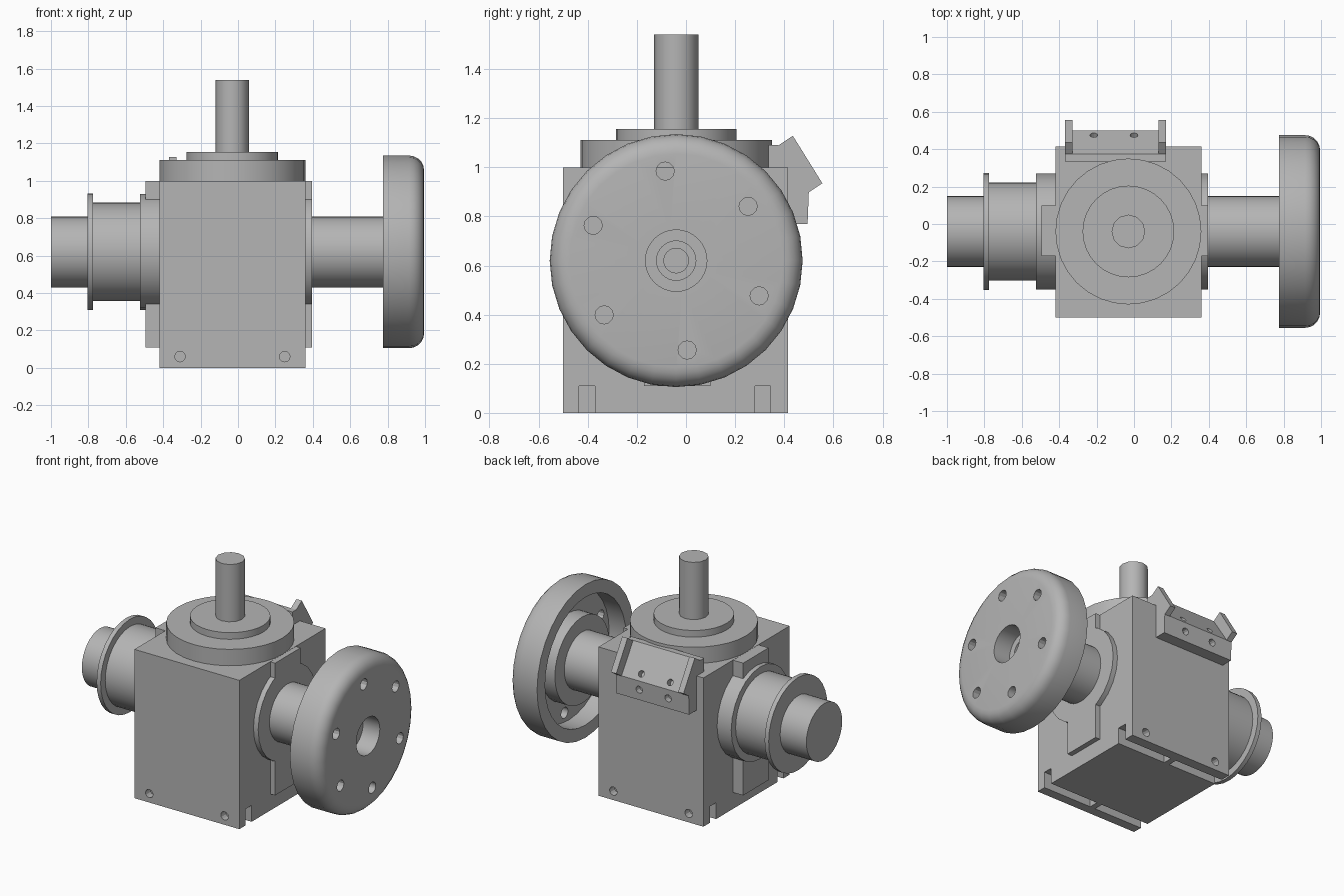
import bpy, bmesh, math
from mathutils import Matrix, Vector

if "Cube" in bpy.data.objects:
    bpy.data.objects.remove(bpy.data.objects["Cube"], do_unlink=True)

grey = bpy.data.materials.new("machine grey")
grey.use_nodes = True
COLOUR = (0.46, 0.46, 0.46, 1)
grey.diffuse_color = COLOUR
grey.node_tree.nodes["Principled BSDF"].inputs["Base Color"].default_value = COLOUR

CX, CY, CZ = -0.03, -0.04, 0.62          # crossing of the two shaft axes
ALONG_X = Matrix.Translation((0, CY, CZ)) @ Matrix.Rotation(math.pi / 2, 4, 'Y')
ALONG_Z = Matrix.Translation((CX, CY, 0))


def finish(name, bm, smooth=False):
    bmesh.ops.recalc_face_normals(bm, faces=bm.faces)
    mesh = bpy.data.meshes.new(name)
    bm.to_mesh(mesh)
    bm.free()
    mesh.materials.append(grey)
    obj = bpy.data.objects.new(name, mesh)
    bpy.context.collection.objects.link(obj)
    if smooth:
        shade(obj)
    return obj


def activate(obj):
    bpy.ops.object.select_all(action='DESELECT')
    obj.select_set(True)
    bpy.context.view_layer.objects.active = obj


def shade(obj):
    activate(obj)
    bpy.ops.object.shade_smooth_by_angle(angle=math.radians(35))


def box(name, x, y, z):
    bm = bmesh.new()
    bmesh.ops.create_cube(bm, size=1)
    for v in bm.verts:
        v.co = [(r[0] + r[1]) / 2 + c * (r[1] - r[0]) for r, c in zip((x, y, z), v.co)]
    return finish(name, bm)


def lathe(name, profile, matrix, sides=32):
    """Turn (position along axis, radius) points into a solid."""
    bm = bmesh.new()
    verts = [bm.verts.new((r, 0, a)) for a, r in profile]
    edges = [bm.edges.new(pair) for pair in zip(verts, verts[1:])]
    bmesh.ops.spin(bm, geom=verts + edges, cent=(0, 0, 0), axis=(0, 0, 1),
                   angle=2 * math.pi, steps=sides)
    bmesh.ops.remove_doubles(bm, verts=bm.verts, dist=1e-4)
    bmesh.ops.transform(bm, matrix=matrix, verts=bm.verts)
    return finish(name, bm, True)


def prism(name, outline, x0, x1):
    """Extrude a (y, z) outline along x."""
    bm = bmesh.new()
    face = bm.faces.new([bm.verts.new((x0, y, z)) for y, z in outline])
    new = bmesh.ops.extrude_face_region(bm, geom=[face])["geom"]
    bmesh.ops.translate(bm, vec=(x1 - x0, 0, 0),
                        verts=[v for v in new if isinstance(v, bmesh.types.BMVert)])
    return finish(name, bm)


def rod(centre, direction, radius, length, sides=12):
    """Cylinder used as a drill."""
    bm = bmesh.new()
    turn = Vector(direction).to_track_quat('Z', 'Y').to_matrix().to_4x4()
    bmesh.ops.create_cone(bm, cap_ends=True, segments=sides, radius1=radius,
                          radius2=radius, depth=length,
                          matrix=Matrix.Translation(centre) @ turn)
    return finish("drill", bm)


def cut(obj, cutters):
    for cutter in cutters:
        cutter.hide_render = True
        activate(obj)
        mod = obj.modifiers.new("cut", 'BOOLEAN')
        mod.operation, mod.solver, mod.object = 'DIFFERENCE', 'EXACT', cutter
        bpy.ops.object.modifier_apply(modifier=mod.name)
        bpy.data.objects.remove(cutter, do_unlink=True)


# Gearbox housing with foot slots and mounting holes
housing = box("housing", (-0.42, 0.36), (-0.5, 0.415), (0, 1))
slots = [box("slot", x, y, (-0.1, 0.11))
         for x in ((-0.6, CX - 0.02), (CX + 0.02, 0.6))
         for y in ((-0.435, -0.37), (0.28, 0.345))]
holes = [rod((CX + s * 0.28, y, 0.06), (0, 1, 0), 0.028, 0.1)
         for s in (-1, 1) for y in (-0.5, 0.415)]
cut(housing, slots + holes)

# Top flange, step and vertical shaft
lathe("top_flange", [(0.99, 0), (0.99, 0.39), (1.11, 0.39), (1.11, 0.245),
                     (1.155, 0.245), (1.155, 0)], ALONG_Z)
lathe("vertical_shaft", [(1.14, 0), (1.14, 0.09), (1.54, 0.09), (1.54, 0)], ALONG_Z, 12)

# Side cover plates: round boss with a tab above and below
for side, x0, x1, boss in (("right", 0.35, 0.395, 0.395), ("left", -0.495, -0.41, -0.525)):
    box(side + "_cover_tab", (x0, x1), (-0.17, 0.1), (0.11, 0.999))
    lathe(side + "_cover_boss", [(x0 if boss > 0 else x1, 0), (x0 if boss > 0 else x1, 0.31),
                                 (boss, 0.31), (boss, 0)], ALONG_X, 24)

# Left spool and shaft end
lathe("left_spool", [(-0.5, 0), (-0.5, 0.263), (-0.775, 0.263), (-0.775, 0.312),
                     (-0.805, 0.312), (-0.805, 0.19), (-1, 0.19), (-1, 0)], ALONG_X)

# Right shaft and hollow-backed wheel with stepped bore
lathe("right_shaft", [(0.38, 0), (0.38, 0.19), (0.82, 0.19), (0.82, 0)], ALONG_X)
rim = [(0.915 + 0.08 * math.sin(t), 0.435 + 0.08 * math.cos(t))
       for t in (math.radians(a) for a in range(0, 91, 18))]
wheel = lathe("wheel", [(0.8, 0), (0.8, 0.29), (0.9, 0.29), (0.9, 0.43), (0.775, 0.43),
                        (0.775, 0.515)] + rim
              + [(0.995, 0.125), (0.87, 0.125), (0.87, 0.08), (0.84, 0.08),
                 (0.84, 0.05), (0.81, 0.05), (0.81, 0)], ALONG_X)
bolts = []
for i in range(6):
    a = math.radians(97 + 60 * i)
    bolts.append(rod((0.95, CY + 0.367 * math.cos(a), CZ + 0.367 * math.sin(a)),
                     (1, 0, 0), 0.037, 0.3))
cut(wheel, bolts)
shade(wheel)

# Rear bracket: sloped block between two end ears
block = prism("bracket_block", [(0.335, 1.0), (0.335, 1.09), (0.375, 1.09), (0.5, 0.9),
                                (0.495, 0.77), (0.41, 0.77), (0.41, 1.0)], -0.37, 0.17)
drills = []
for x in (-0.215, 0.0):
    drills.append(rod((x, 0.475, 0.938), (0, 0.835, 0.55), 0.021, 0.08))
    drills.append(rod((x, 0.498, 0.84), (0, 1, 0), 0.024, 0.08))
cut(block, drills)
for name, x in (("bracket_ear_left", 0.13), ("bracket_ear_right", -0.37)):
    prism(name, [(0.37, 1.085), (0.435, 1.128), (0.555, 0.935), (0.495, 0.895)], x, x + 0.04)
